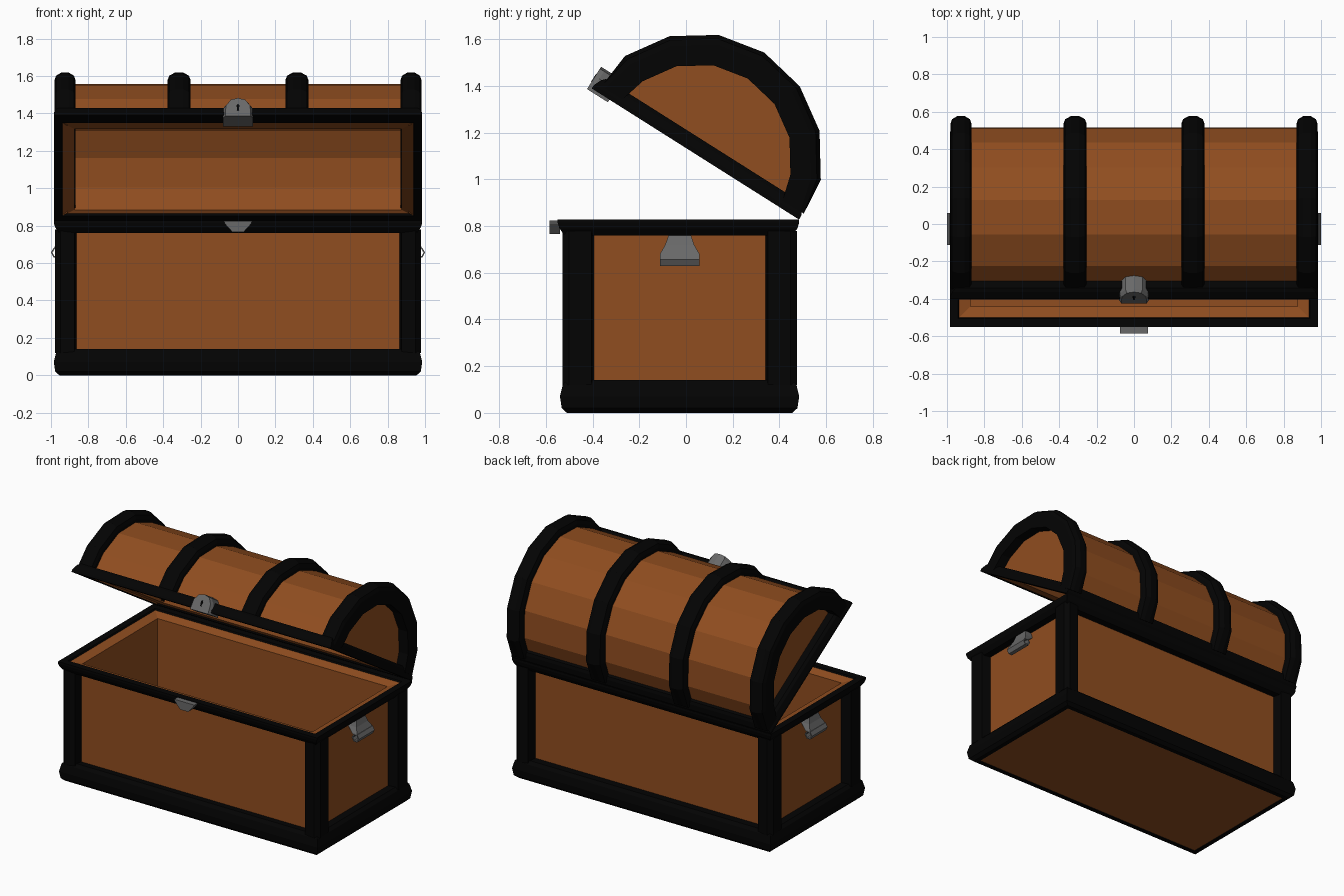
import bpy, bmesh, math
from mathutils import Matrix

if "Cube" in bpy.data.objects:
    bpy.data.objects.remove(bpy.data.objects["Cube"])


def material(name, r, g, b):
    m = bpy.data.materials.new(name)
    m.diffuse_color = (r, g, b, 1)
    m.use_nodes = True
    m.node_tree.nodes["Principled BSDF"].inputs["Base Color"].default_value = m.diffuse_color
    return m


WOOD = material("wood", 0.28, 0.075, 0.014)
IRON = material("dark_iron", 0.001, 0.001, 0.001)
STEEL = material("steel", 0.14, 0.14, 0.14)

# Lid is modelled closed with its hinge at the origin, then swung open
LID = Matrix.Translation((0, 0.485, 0.83)) @ Matrix.Rotation(math.radians(-32.3), 4, 'X')


def finish(name, bm, mat, matrix=None):
    bmesh.ops.recalc_face_normals(bm, faces=bm.faces)
    me = bpy.data.meshes.new(name)
    bm.to_mesh(me)
    bm.free()
    me.materials.append(mat)
    if matrix:
        me.transform(matrix)
    ob = bpy.data.objects.new(name, me)
    bpy.context.collection.objects.link(ob)
    return ob


def loft(name, loops, mat, matrix=None, wrap=False):
    """Skin closed loops in order; cap the ends, or wrap into a ring."""
    bm = bmesh.new()
    rows = [[bm.verts.new(p) for p in loop] for loop in loops]
    pairs = list(zip(rows, rows[1:]))
    if wrap:
        pairs.append((rows[-1], rows[0]))
    else:
        bm.faces.new(rows[0])
        bm.faces.new(rows[-1])
    for a, b in pairs:
        for i in range(len(a)):
            j = (i + 1) % len(a)
            bm.faces.new((a[i], a[j], b[j], b[i]))
    return finish(name, bm, mat, matrix)


def rect(x, y0, y1, off, z):
    x, y0, y1 = x + off, y0 - off, y1 + off
    return [(-x, y0, z), (x, y0, z), (x, y1, z), (-x, y1, z)]


# Chest body: recessed outer walls, sloped lip, inner walls and floor
BASE = (0.985, -0.55, 0.485)
loft("chest_body", [rect(*BASE, o, z) for o, z in
     [(-0.05, 0.004), (-0.05, 0.1), (-0.08, 0.1), (-0.08, 0.77), (-0.04, 0.77),
      (-0.04, 0.82), (-0.11, 0.80), (-0.11, 0.10)]], WOOD)

# Plinth and top rim
FOOT = (0.985, -0.54, 0.485)
loft("bottom_trim", [rect(*FOOT, o, z) for o, z in
     [(-0.06, 0), (-0.03, 0), (-0.008, 0.02), (0, 0.07), (-0.012, 0.12),
      (-0.03, 0.14), (-0.08, 0.14)]], IRON, wrap=True)
loft("top_rim", [rect(*BASE, o, z) for o, z in
     [(-0.08, 0.76), (-0.03, 0.76), (-0.008, 0.79), (0, 0.815), (0, 0.828),
      (-0.045, 0.828), (-0.05, 0.815)]], IRON, wrap=True)

# Corner posts with an angled L section
ELL = [(0.86, 0.43), (0.875, 0.495), (0.95, 0.502), (0.978, 0.474), (0.971, 0.378),
       (0.90, 0.366), (0.885, 0.366), (0.885, 0.43)]
for sx, side in ((-1, "left"), (1, "right")):
    for sy, end in ((-1, "front"), (1, "back")):
        loft(f"{end}_{side}_post",
             [[(sx * a, sy * b - 0.027, z) for a, b in ELL] for z in (0.12, 0.78)], IRON)

# Lid shell: faceted barrel outside and inside, joined by a sloped lip
SEG = 8


def arch(x, r, lift=0.0, cy=-0.508, rmax=1.0):
    pts = []
    for i in range(SEG + 1):
        a = math.pi * i / SEG
        q = min(r, rmax) if i in (0, SEG) else r
        pts.append((x, cy - q * math.cos(a), max(lift, r * math.sin(a) - 0.014)))
    return pts


bm = bmesh.new()
o1, o2, i1, i2, e1, e2 = [[bm.verts.new(p) for p in a] for a in (
    arch(-0.948, 0.475), arch(0.948, 0.475),
    arch(-0.875, 0.405, 0.02, -0.475), arch(0.875, 0.405, 0.02, -0.475),
    arch(-0.912, 0.435), arch(0.912, 0.435))]
for a, b in ((o1, o2), (i2, i1)):
    for k in range(SEG):
        bm.faces.new((a[k], a[k + 1], b[k + 1], b[k]))
for a, b in ((o1, e1), (o2, e2)):
    for k in range(SEG):
        bm.faces.new((a[k], a[k + 1], b[k + 1], b[k]))
for a in (i1, i2, e1, e2):
    bm.faces.new(a)
for a, b, c, d in ((o1[0], o2[0], i2[0], i1[0]), (o2[0], o2[-1], i2[-1], i2[0]),
                   (o2[-1], o1[-1], i1[-1], i2[-1]), (o1[-1], o1[0], i1[0], i1[-1])):
    bm.faces.new((a, b, c, d))
finish("lid_shell", bm, WOOD, LID)

# Lid rim, broader along the front
loft("lid_rim", [rect(0.985, -1.05 + f, 0, o, z) for f, o, z in
     [(0.03, -0.045, -0.002), (0, 0, -0.002), (0, 0, 0.015), (0, -0.015, 0.05),
      (0, -0.03, 0.065), (0, -0.075, 0.065)]], IRON, LID, wrap=True)


# Arched lid bands with chamfered outer edges
def band(name, cx, w, r0):
    prof = [(-w, r0), (-w, 0.495), (-w * 0.85, 0.52), (-w * 0.35, 0.537),
            (w * 0.35, 0.537), (w * 0.85, 0.52), (w, 0.495), (w, r0)]
    cols = [arch(cx + px, r, 0.03, rmax=0.512) for px, r in prof]
    loft(name, list(zip(*cols)), IRON, LID)


for s, side in ((-1, "left"), (1, "right")):
    band(f"{side}_end_band", s * 0.925, 0.056, 0.405)
    band(f"{side}_middle_band", s * 0.315, 0.062, 0.46)

# Clasp on the lid with a keyhole
CLASP = [(-0.08, -0.015), (0.08, -0.015), (0.076, 0.05), (0.045, 0.088),
         (0, 0.098), (-0.045, 0.088), (-0.076, 0.05)]
loft("lid_clasp", [[(x * k, y, z) for x, z in CLASP] for y, k in
     ((-0.96, 1), (-1.045, 1), (-1.066, 0.85))], STEEL, LID)
loft("keyhole", [[(x, y, z) for x, z in
     ((-0.004, 0.02), (0.004, 0.02), (0.008, 0.05), (0, 0.06), (-0.008, 0.05))]
     for y in (-1.05, -1.068)], IRON, LID)

# Catch plate on the front rim
CATCH = [(-0.076, 0.825), (-0.07, 0.81), (-0.03, 0.766), (0.03, 0.766), (0.07, 0.81), (0.076, 0.825)]
loft("front_catch", [[(x, y, z) for x, z in CATCH] for y in (-0.54, -0.585)], STEEL)

# Side handles: flared plate ending in a hollow hexagonal grip
for s, side in ((-1, "left"), (1, "right")):
    loft(f"{side}_handle_plate",
         [[(s * a, -0.027 - h, z), (s * b, -0.027 - h, z), (s * b, -0.027 + h, z), (s * a, -0.027 + h, z)]
          for a, b, h, z in ((0.89, 0.95, 0.045, 0.77), (0.90, 0.965, 0.062, 0.72), (0.95, 0.984, 0.085, 0.68))],
         STEEL)
    loft(f"{side}_handle_grip",
         [[(s * (0.972 + 0.028 * k * math.cos(t * math.pi / 3)), y,
            0.656 + 0.03 * k * math.sin(t * math.pi / 3)) for t in range(6)]
          for k, y in ((1, -0.112), (1, 0.058), (0.7, 0.058), (0.7, -0.112))], STEEL, wrap=True)
